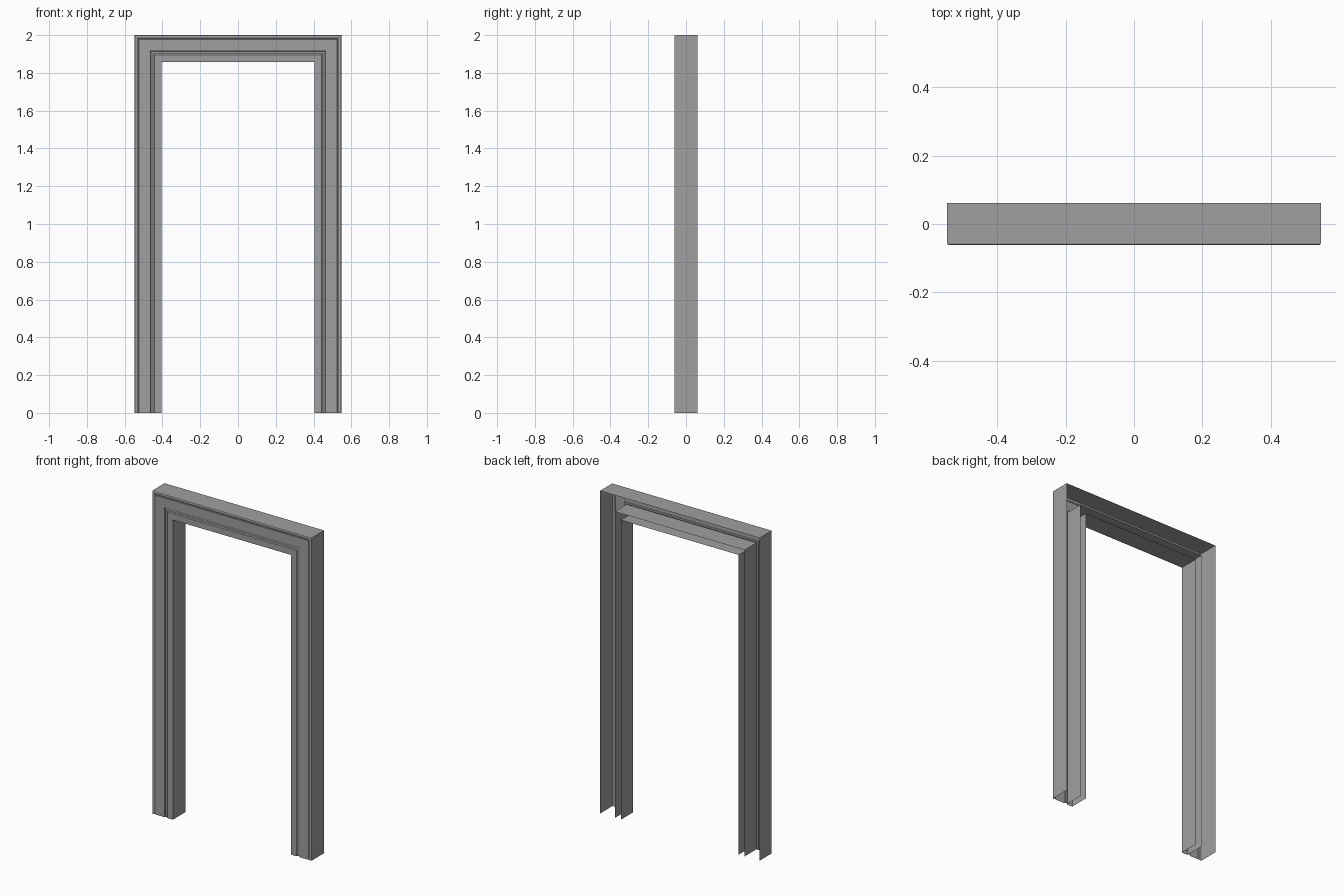
import bpy
import bmesh

if "Cube" in bpy.data.objects:
    bpy.data.objects.remove(bpy.data.objects["Cube"])

HALF_W, HEIGHT, D = 0.547, 2.0, 0.0615   # outer half width, height, half depth

grey = bpy.data.materials.new("dark_grey")
grey.diffuse_color = (0.35, 0.35, 0.35, 1)
grey.use_nodes = True
grey.node_tree.nodes["Principled BSDF"].inputs["Base Color"].default_value = grey.diffuse_color


def sweep(name, profile):
    """Sweep an open (inset, y) profile around the doorway with mitred corners."""
    bm = bmesh.new()
    rows = []
    for inset, y in profile:
        x, z = HALF_W - inset, HEIGHT - inset
        path = [(-x, 0), (-x, z), (x, z), (x, 0)]
        rows.append([bm.verts.new((px, y, pz)) for px, pz in path])
    for a, b in zip(rows, rows[1:]):
        for i in range(3):
            bm.faces.new((a[i], a[i + 1], b[i + 1], b[i]))
    bm.normal_update()
    mesh = bpy.data.meshes.new(name)
    bm.to_mesh(mesh)
    bm.free()
    mesh.materials.append(grey)
    obj = bpy.data.objects.new(name, mesh)
    bpy.context.collection.objects.link(obj)
    return obj


# Outer casing: deep side, rounded outer bead, flat face and shadow groove
sweep("outer_casing", [
    (0, D), (0, -D + 0.005), (0.0015, -D + 0.0015), (0.005, -D),
    (0.012, -D), (0.015, -D + 0.002), (0.017, -D + 0.004), (0.021, -D + 0.004),
    (0.023, -D + 0.001), (0.081, -D + 0.001), (0.085, -D + 0.003),
    (0.087, -D + 0.009), (0.098, -D + 0.009), (0.102, -D + 0.006)])

# Inner jamb: channel open at the back, with an eased front edge
sweep("inner_jamb", [(0.102, D), (0.102, -D + 0.004), (0.105, -D + 0.001),
                     (0.143, -D + 0.001), (0.143, D)])
